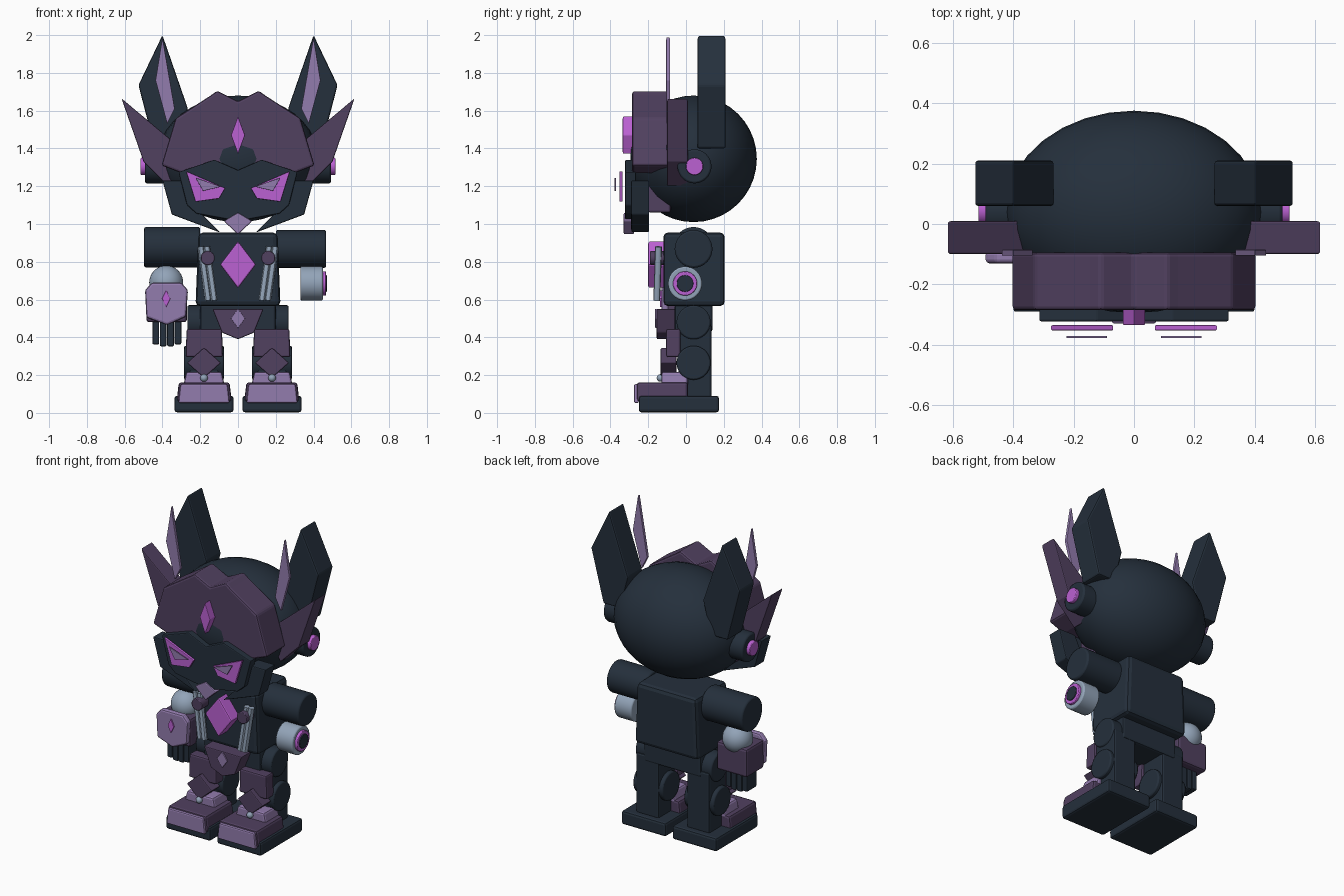
import bpy, bmesh
from math import pi
from mathutils import Matrix, Vector

cube = bpy.data.objects.get("Cube")
if cube:
    bpy.data.objects.remove(cube, do_unlink=True)


def material(name, rgb):
    m = bpy.data.materials.new(name)
    m.use_nodes = True
    m.diffuse_color = (*rgb, 1)
    m.node_tree.nodes["Principled BSDF"].inputs["Base Color"].default_value = (*rgb, 1)
    return m


NAVY = material("dark navy", (0.018, 0.029, 0.045))
PURPLE = material("dusky purple", (0.082, 0.052, 0.117))
LAVENDER = material("lavender", (0.29, 0.2, 0.42))
PINK = material("bright magenta", (0.5, 0.12, 0.65))
SILVER = material("blue silver", (0.29, 0.37, 0.48))


def finish(name, bm, mat, bevel=0.0, smooth=False):
    bmesh.ops.recalc_face_normals(bm, faces=bm.faces)
    me = bpy.data.meshes.new(name)
    bm.to_mesh(me)
    bm.free()
    ob = bpy.data.objects.new(name, me)
    bpy.context.collection.objects.link(ob)
    me.materials.append(mat)
    if bevel:
        mod = ob.modifiers.new("edge bevel", "BEVEL")
        mod.width, mod.segments, mod.limit_method = bevel, 2, "ANGLE"
    if smooth:
        bpy.ops.object.select_all(action="DESELECT")
        ob.select_set(True)
        bpy.context.view_layer.objects.active = ob
        bpy.ops.object.shade_smooth_by_angle(angle=pi / 5)
    return ob


def plate(name, pts, y0, y1, mat, side=1, bevel=0.006):
    """Extrude an outline in x and z from y0 back to y1."""
    bm = bmesh.new()
    face = bm.faces.new([bm.verts.new((side * x, y0, z)) for x, z in pts])
    new = bmesh.ops.extrude_face_region(bm, geom=[face])["geom"]
    verts = [v for v in new if isinstance(v, bmesh.types.BMVert)]
    bmesh.ops.translate(bm, vec=(0, y1 - y0, 0), verts=verts)
    return finish(name, bm, mat, bevel)


def mirrored(half):
    """Complete a centred outline from its +x half."""
    return half + [(-x, z) for x, z in reversed(half) if x > 0]


def diamond(name, x, z, w, h, y0, y1, mat, bevel=0.004):
    return plate(name, [(x - w, z), (x, z + h), (x + w, z), (x, z - h)], y0, y1, mat, 1, bevel)


def box(name, x, y, z, mat, bevel=0.012, taper=1.0):
    """Box from three ranges; taper narrows its top."""
    bm = bmesh.new()
    bmesh.ops.create_cube(bm, size=1)
    for v in bm.verts:
        k = taper if v.co.z > 0 else 1
        v.co = Vector([(a + b) / 2 + c * (b - a) * f
                       for (a, b), c, f in zip((x, y, z), v.co, (k, 1, 1))])
    return finish(name, bm, mat, bevel)


def rod(name, a, b, r, mat, bevel=0.0, sides=32):
    a, b = Vector(a), Vector(b)
    bm = bmesh.new()
    turn = (b - a).to_track_quat("Z", "Y").to_matrix().to_4x4()
    bmesh.ops.create_cone(bm, cap_ends=True, segments=sides, radius1=r, radius2=r,
                          depth=(b - a).length,
                          matrix=Matrix.Translation((a + b) / 2) @ turn)
    return finish(name, bm, mat, bevel, True)


def axle(name, x0, x1, y, z, r, mat, bevel=0.0):
    return rod(name, (x0, y, z), (x1, y, z), r, mat, bevel)


def ball(name, c, r, mat):
    bm = bmesh.new()
    bmesh.ops.create_uvsphere(bm, u_segments=32, v_segments=20, radius=1,
                              matrix=Matrix.Translation(c) @ Matrix.Diagonal((*r, 1)))
    return finish(name, bm, mat, 0, True)


# Head, helmet and face
ball("head", (0, 0.04, 1.345), (0.425, 0.335, 0.335), NAVY)
plate("helmet", mirrored([(0, 1.65), (0.11, 1.705), (0.145, 1.68), (0.33, 1.56),
                          (0.405, 1.31), (0.3, 1.27), (0, 1.27)]), -0.285, -0.095, PURPLE, 1, 0.012)
box("face_block", (-0.24, 0.24), (-0.2, -0.08), (1.06, 1.35), PURPLE)
plate("mask", mirrored([(0, 1.285), (0.125, 1.34), (0.315, 1.275), (0.27, 1.1),
                        (0.22, 1.055), (0, 1.015)]), -0.322, -0.265, NAVY)
plate("chin_beak", mirrored([(0, 1.06), (0.075, 1.015), (0, 0.945)]), -0.33, -0.275, LAVENDER)
diamond("forehead_gem", 0, 1.47, 0.037, 0.1, -0.335, -0.28, PINK)

for s, tag in ((1, "left"), (-1, "right")):
    plate(tag + "_ear", [(0.4, 2.0), (0.527, 1.735), (0.44, 1.4), (0.32, 1.4), (0.265, 1.61)],
          0.06, 0.21, NAVY, s, 0.01)
    plate(tag + "_inner_ear", [(0.4, 1.99), (0.437, 1.76), (0.375, 1.53), (0.335, 1.61)],
          -0.105, -0.085, LAVENDER, s, 0.003)
    plate(tag + "_helmet_fin", [(0.617, 1.665), (0.5, 1.33), (0.37, 1.2), (0.3, 1.3), (0.36, 1.45)],
          -0.1, 0.01, PURPLE, s)
    plate(tag + "_jaw", [(0.4, 1.23), (0.35, 1.05), (0.095, 0.955), (0.2, 1.06), (0.28, 1.23)],
          -0.29, -0.195, NAVY, s)
    axle(tag + "_ear_pod", s * 0.34, s * 0.492, 0.045, 1.305, 0.09, NAVY, 0.01)
    axle(tag + "_pod_light", s * 0.48, s * 0.515, 0.045, 1.305, 0.046, PINK, 0.004)
    plate(tag + "_eye", [(0.275, 1.28), (0.068, 1.19), (0.1, 1.135), (0.225, 1.118)],
          -0.352, -0.335, PINK, s, 0.003)
    plate(tag + "_pupil", [(0.225, 1.245), (0.088, 1.198), (0.185, 1.175)],
          -0.378, -0.37, LAVENDER, s, 0.002)

# Torso and chest
box("torso", (-0.225, 0.225), (-0.12, 0.205), (0.565, 0.955), NAVY, 0.025, 0.93)
diamond("chest_gem", 0, 0.785, 0.095, 0.125, -0.2, -0.11, PINK, 0.008)
box("pelvis", (-0.2, 0.2), (-0.06, 0.14), (0.43, 0.575), NAVY)
plate("crotch_plate", mirrored([(0, 0.55), (0.135, 0.55), (0.085, 0.425), (0, 0.39)]),
      -0.155, -0.055, PURPLE)
diamond("crotch_gem", 0, 0.5, 0.037, 0.052, -0.163, -0.15, LAVENDER, 0.002)

for s, tag in ((1, "left"), (-1, "right")):
    for i, shift in enumerate((0, 0.032)):
        rod(f"{tag}_chest_tube_{i + 1}", (s * (0.198 - shift), -0.145, 0.88),
            (s * (0.158 - shift), -0.155, 0.595), 0.018, SILVER, 0, 10)
    rod(tag + "_chest_knob", (s * 0.16, -0.19, 0.82), (s * 0.16, -0.11, 0.82), 0.037, PURPLE, 0.004)

    # Legs and feet
    axle(tag + "_hip", s * 0.1, s * 0.268, 0.04, 0.48, 0.09, NAVY, 0.008)
    box(tag + "_leg", sorted((s * 0.1, s * 0.26)), (-0.04, 0.135), (0.08, 0.47), NAVY)
    axle(tag + "_knee", s * 0.075, s * 0.285, 0.04, 0.265, 0.09, NAVY, 0.008)
    box(tag + "_thigh_plate", sorted((s * 0.08, s * 0.277)), (-0.105, -0.03), (0.295, 0.445), PURPLE, 0.01, 0.95)
    diamond(tag + "_knee_plate", s * 0.18, 0.265, 0.09, 0.08, -0.135, -0.05, PURPLE, 0.006)
    box(tag + "_ankle", sorted((s * 0.07, s * 0.29)), (-0.13, 0.01), (0.14, 0.217), LAVENDER, 0.012, 0.85)
    ball(tag + "_ankle_bead", (s * 0.18, -0.135, 0.185), (0.02, 0.02, 0.02), SILVER)
    box(tag + "_sole", sorted((s * 0.023, s * 0.337)), (-0.25, 0.175), (0.003, 0.09), NAVY, 0.014)
    box(tag + "_foot_cap", sorted((s * 0.033, s * 0.325)), (-0.26, 0.01), (0.06, 0.162), PURPLE, 0.014, 0.92)
    box(tag + "_toe_plate", sorted((s * 0.045, s * 0.315)), (-0.275, -0.25), (0.052, 0.152), LAVENDER, 0.008, 0.92)

# Left arm with cannon
axle("left_shoulder", 0.2, 0.467, 0.04, 0.868, 0.1, NAVY, 0.01)
axle("cannon_barrel", 0.33, 0.45, -0.005, 0.685, 0.09, SILVER, 0.008)
axle("cannon_ring", 0.44, 0.466, -0.005, 0.685, 0.064, PINK, 0.004)
axle("cannon_core", 0.45, 0.472, -0.005, 0.685, 0.044, NAVY, 0.003)

# Right arm with hand
axle("right_shoulder", -0.497, -0.2, 0.04, 0.877, 0.107, NAVY, 0.01)
ball("right_elbow", (-0.38, 0.02, 0.69), (0.09, 0.09, 0.09), SILVER)
box("right_hand", (-0.485, -0.27), (-0.1, 0.08), (0.48, 0.66), PURPLE, 0.015)
hand = [(0.455, 0.69), (0.3, 0.69), (0.265, 0.65), (0.275, 0.51),
        (0.375, 0.465), (0.485, 0.505), (0.492, 0.65)]
plate("hand_plate", hand, -0.13, -0.09, LAVENDER, -1, 0.012)
diamond("hand_gem", -0.38, 0.605, 0.022, 0.045, -0.138, -0.125, PINK, 0.002)
for i in range(4):
    x = -0.435 + i * 0.039
    drop = 0.02 if i in (0, 3) else 0
    box(f"finger_{i + 1}", (x - 0.018, x + 0.018), (-0.07, 0.03), (0.352 + drop / 2, 0.5), NAVY, 0.008)
